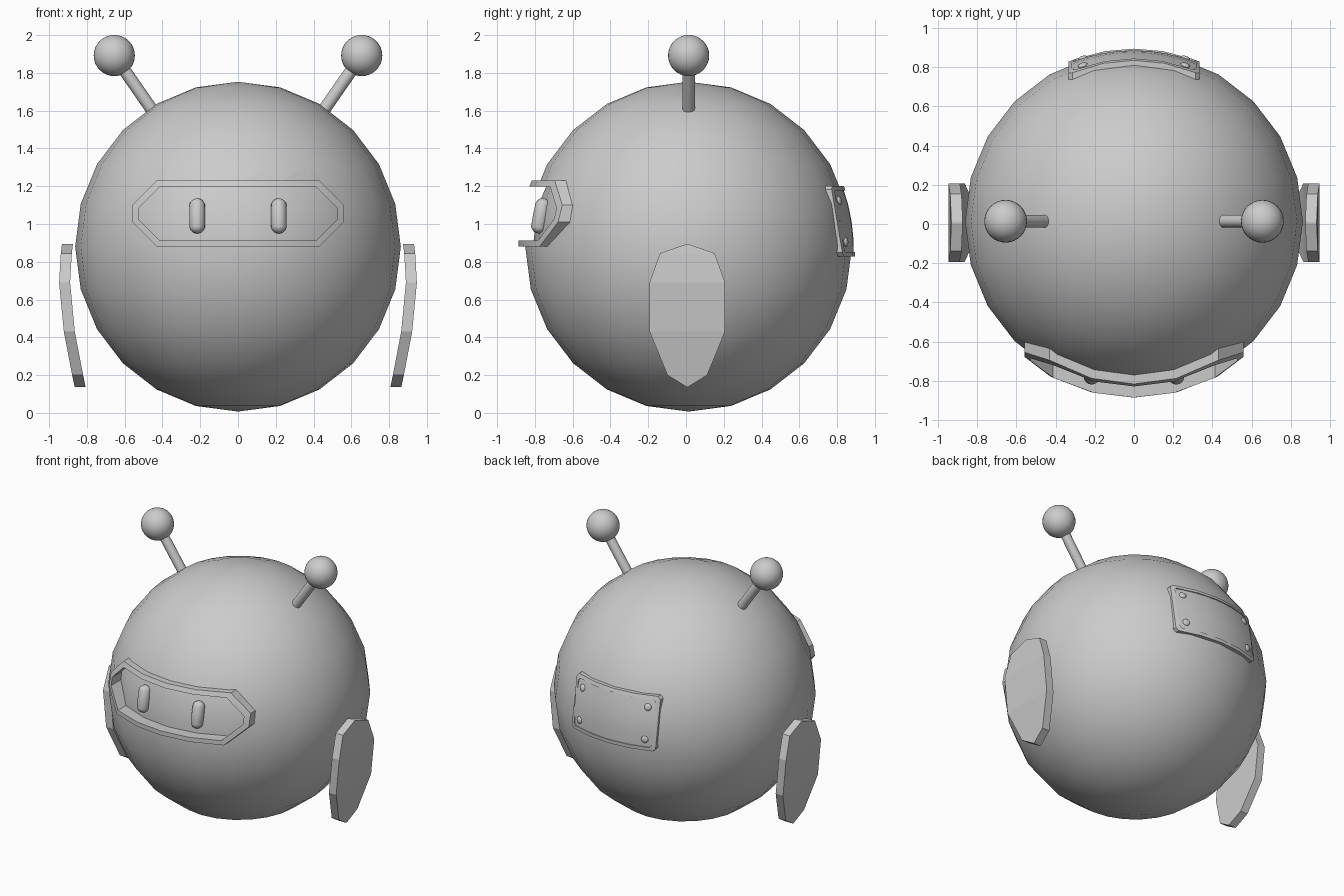
import bpy, bmesh, math
from mathutils import Vector

if "Cube" in bpy.data.objects:
    bpy.data.objects.remove(bpy.data.objects["Cube"])

CY, CZ = 0.014, 0.88            # body centre
RX, RY, RZ = 0.862, 0.865, 0.873


def make(name, verts, faces, smooth=True):
    me = bpy.data.meshes.new(name)
    me.from_pydata(verts, [], faces)
    bm = bmesh.new()
    bm.from_mesh(me)
    bmesh.ops.recalc_face_normals(bm, faces=bm.faces)
    bm.to_mesh(me)
    bm.free()
    ob = bpy.data.objects.new(name, me)
    bpy.context.collection.objects.link(ob)
    if smooth:
        smooth_ob(ob)
    return ob


def smooth_ob(ob):
    bpy.ops.object.select_all(action='DESELECT')
    ob.select_set(True)
    bpy.context.view_layer.objects.active = ob
    bpy.ops.object.shade_smooth_by_angle(angle=math.radians(30))


def ball(name, loc, scale, seg=24, rings=12, rot=(0, 0, 0)):
    bpy.ops.mesh.primitive_uv_sphere_add(segments=seg, ring_count=rings, radius=1, location=loc, rotation=rot)
    ob = bpy.context.object
    ob.name = name
    ob.scale = scale
    bpy.ops.object.transform_apply(location=False, rotation=False, scale=True)
    bpy.ops.object.shade_smooth()
    return ob


def on_body(x, z, off, side):
    """Point on the body surface (pushed out by off), front side=-1, back side=1."""
    k = 1 - (x / (RX + off)) ** 2 - ((z - CZ) / (RZ + off)) ** 2
    return (x, side * (RY + off) * math.sqrt(k) + CY, z)


def octagon(w, h, c, zc, n=4):
    """Chamfered rectangle in x, z with subdivided long edges."""
    top = [(-(w - c) + 2 * (w - c) * i / n, zc + h) for i in range(n + 1)]
    bottom = [(-x, zc - h) for x, z in top]
    return top + [(w, zc + h - c), (w, zc - h + c)] + bottom + [(-w, zc - h + c), (-w, zc + h - c)]


def curved_frame(name, outer, inner, high, low, side):
    loops = [(outer, low), (outer, high), (inner, high), (inner, low)]
    n = len(outer)
    verts = [on_body(x, z, off, side) for ring, off in loops for x, z in ring]
    faces = [(k * n + i, k * n + (i + 1) % n, (k + 1) % 4 * n + (i + 1) % n, (k + 1) % 4 * n + i)
             for k in range(4) for i in range(n)]
    return make(name, verts, faces)


# Round body with a visor opening, and the recessed screen behind it
body = ball("body", (0, CY, CZ), (RX, RY, RZ))
hole = octagon(0.54, 0.158, 0.12, 1.055)
n = len(hole)
cutter = make("visor_cutter", [(x, y, z) for y in (-1.2, -0.3) for x, z in hole],
              [tuple(range(n)), tuple(range(n, 2 * n))] +
              [(i, (i + 1) % n, n + (i + 1) % n, n + i) for i in range(n)], False)
cutter.hide_render = True
mod = body.modifiers.new("opening", 'BOOLEAN')
mod.operation = 'DIFFERENCE'
mod.solver = 'EXACT'
mod.object = cutter
bpy.context.view_layer.objects.active = body
bpy.ops.object.modifier_apply(modifier="opening")
bpy.data.objects.remove(cutter)
smooth_ob(body)
ball("visor_screen", (0, CY, CZ), (RX - 0.04, RY - 0.04, RZ - 0.04))

# Visor frame
curved_frame("visor_frame", octagon(0.56, 0.175, 0.13, 1.055),
             octagon(0.528, 0.143, 0.115, 1.055), 0.035, -0.07, -1)

# Back panel with raised rim
PZ = 1.015
curved_frame("back_panel_rim", octagon(0.335, 0.187, 0.02, PZ),
             octagon(0.31, 0.162, 0.014, PZ), 0.016, -0.03, 1)
cols, rows = 9, 5
make("back_panel", [on_body(-0.32 + 0.64 * i / (cols - 1), PZ - 0.172 + 0.344 * j / (rows - 1), 0.008, 1)
                    for j in range(rows) for i in range(cols)],
     [(j * cols + i, j * cols + i + 1, (j + 1) * cols + i + 1, (j + 1) * cols + i)
      for j in range(rows - 1) for i in range(cols - 1)])

# Arm outline rows: height, half width, outer x
ARM = [(0.894, 0.005, 0.932), (0.845, 0.145, 0.938), (0.69, 0.2, 0.947),
       (0.43, 0.2, 0.922), (0.2, 0.105, 0.878), (0.138, 0.005, 0.865)]

for s, tag in ((-1, "left"), (1, "right")):
    # Eye capsule, leaning with the screen
    eye = ball("eye_" + tag, (s * 0.216, -0.768, 1.043), (0.042, 0.042, 0.042), 16, 12,
               (-0.19, 0, 0))
    for v in eye.data.vertices:
        if abs(v.co.z) > 1e-4:
            v.co.z += math.copysign(0.052, v.co.z)

    # Antenna
    a, b = Vector((s * 0.435, CY, 1.575)), Vector((s * 0.655, CY, 1.892))
    bpy.ops.mesh.primitive_cylinder_add(vertices=16, radius=0.033, depth=(b - a).length,
                                        location=(a + b) / 2)
    rod = bpy.context.object
    rod.name = "antenna_rod_" + tag
    rod.rotation_euler = (b - a).to_track_quat('Z', 'Y').to_euler()
    smooth_ob(rod)
    ball("antenna_ball_" + tag, b, (0.109,) * 3, 32, 16)

    # Flat paddle arm
    m = len(ARM)
    verts = [(s * (x - t), CY * 0.5 + w * d, z) for t in (0, 0.058) for d in (-1, 1) for z, w, x in ARM]
    faces = []
    for i in range(m - 1):
        for p, q in ((0, m), (2 * m, 3 * m), (0, 2 * m), (m, 3 * m)):
            faces.append((p + i, p + i + 1, q + i + 1, q + i))
    for i in (0, m - 1):
        faces.append((i, m + i, 3 * m + i, 2 * m + i))
    make("arm_" + tag, verts, faces, False)

    # Panel rivets
    for z in (0.905, 1.125):
        p = Vector(on_body(s * 0.262, z, 0.008, 1))
        nrm = p - Vector((0, CY, CZ))
        rivet = ball("rivet_" + tag, p, (0.025, 0.025, 0.012), 12, 8)
        rivet.rotation_euler = nrm.to_track_quat('Z', 'Y').to_euler()
